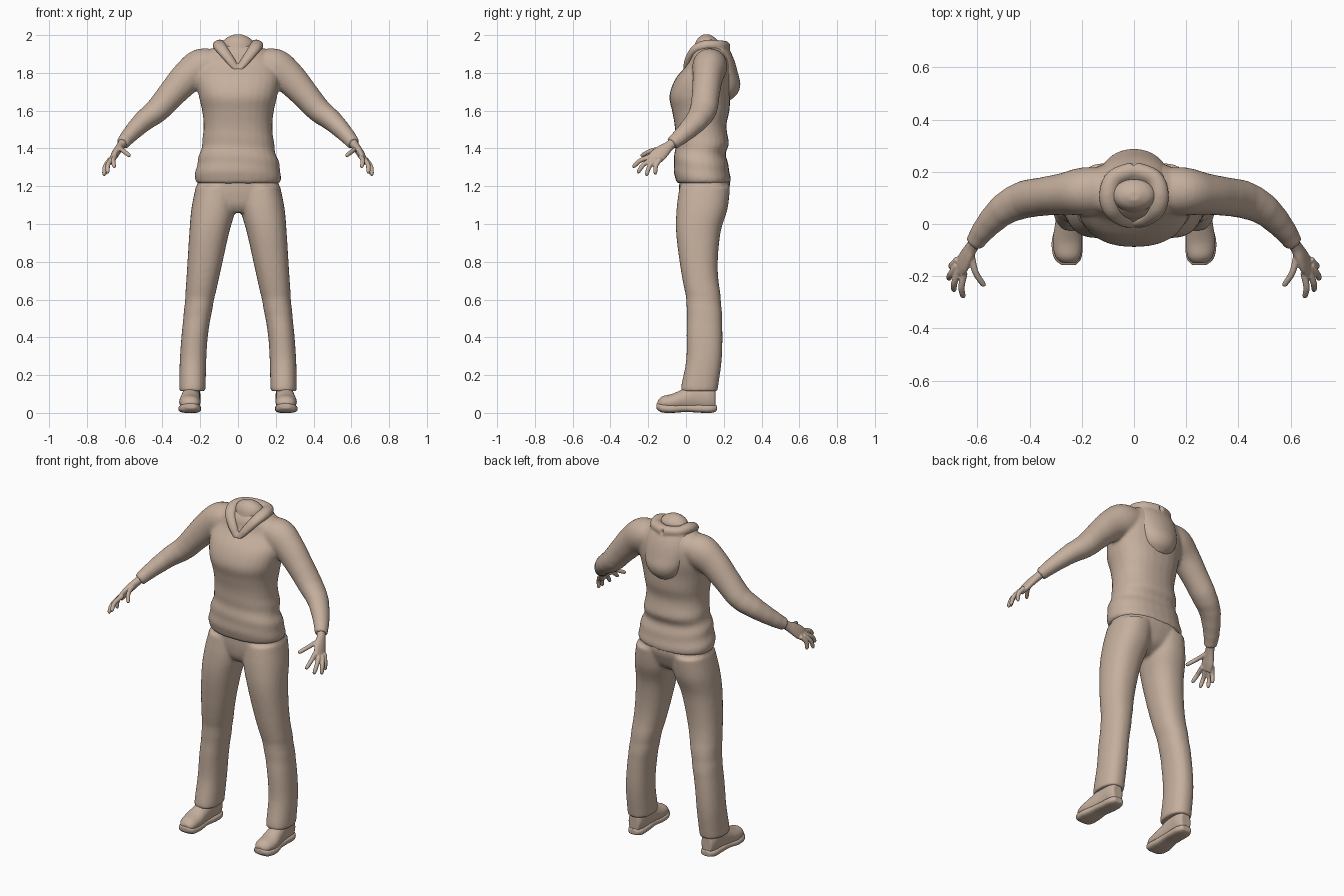
import bpy, bmesh, math
from mathutils import Vector

if "Cube" in bpy.data.objects:
    bpy.data.objects.remove(bpy.data.objects["Cube"], do_unlink=True)

clay = bpy.data.materials.new("warm_clay")
clay.use_nodes = True
clay.diffuse_color = (0.56, 0.43, 0.34, 1)
clay.node_tree.nodes["Principled BSDF"].inputs["Base Color"].default_value = (0.56, 0.43, 0.34, 1)


def smooth_path(pts, steps=5):
    """Catmull-Rom interpolation of rows (x, y, z, radius_a, radius_b)."""
    out = []
    for i in range(len(pts) - 1):
        p0, p1, p2, p3 = (pts[min(max(i + k, 0), len(pts) - 1)] for k in (-1, 0, 1, 2))
        for s in range(steps):
            t = s / steps
            out.append([b + 0.5 * t * (c - a + t * (2 * a - 5 * b + 4 * c - d + t * (3 * (b - c) + d - a)))
                        for a, b, c, d in zip(p0, p1, p2, p3)])
    return out + [list(pts[-1])]


def tube(bm, pts, hint=(1, 0, 0), axis=None, side=1, power=2, ripple=None, n=28):
    """Loft superellipse rings along a path; axis fixes the ring plane, side mirrors in x."""
    rows = smooth_path(pts)
    rings = []
    for i, (x, y, z, ra, rb) in enumerate(rows):
        a, b = rows[max(i - 1, 0)], rows[min(i + 1, len(rows) - 1)]
        t = Vector(axis) if axis else (Vector(b[:3]) - Vector(a[:3])).normalized()
        h = Vector(hint)
        u = (h - t * h.dot(t)).normalized()
        v = t.cross(u)
        ring = []
        for k in range(n):
            ang = math.tau * k / n
            c, s = math.cos(ang), math.sin(ang)
            f = 1 + (ripple(i / len(rows), z, ang) if ripple else 0)
            p = Vector((x, y, z))
            p += u * math.copysign(abs(c) ** (2 / power), c) * ra * f
            p += v * math.copysign(abs(s) ** (2 / power), s) * rb * f
            ring.append(bm.verts.new((p.x * side, p.y, p.z)))
        rings.append(ring)
    for r, q in zip(rings, rings[1:]):
        for k in range(n):
            bm.faces.new((r[k], r[(k + 1) % n], q[(k + 1) % n], q[k]))
    bm.faces.new(rings[0])
    bm.faces.new(rings[-1])


def ball(bm, centre, radii):
    made = bmesh.ops.create_uvsphere(bm, u_segments=32, v_segments=20, radius=1)
    for v in made["verts"]:
        v.co = Vector(c + r * p for c, r, p in zip(centre, radii, v.co))


def finish(name, bm, voxel, smooth, mirror=False):
    """Fuse overlapping volumes into one soft skin."""
    bmesh.ops.recalc_face_normals(bm, faces=bm.faces)
    me = bpy.data.meshes.new(name)
    bm.to_mesh(me)
    bm.free()
    me.materials.append(clay)
    for f in me.polygons:
        f.use_smooth = True
    ob = bpy.data.objects.new(name, me)
    bpy.context.collection.objects.link(ob)
    m = ob.modifiers.new("fuse", "REMESH")
    m.mode, m.voxel_size, m.use_smooth_shade = "VOXEL", voxel, True
    m = ob.modifiers.new("soften", "SMOOTH")
    m.factor, m.iterations = 0.5, smooth
    if mirror:
        ob.modifiers.new("mirror", "MIRROR")
    return ob


def rows_from(profile):
    """(z, half width, front y, back y) to ring rows."""
    return [(0, (f + b) / 2, z, w, (b - f) / 2) for z, w, f, b in profile]


UP = (0, 0, 1)

# Top: torso and both sleeves, with cloth folds at waist and elbows
bm = bmesh.new()
torso = [(1.215, .222, -.05, .235), (1.25, .228, -.058, .236), (1.3, .222, -.066, .226),
         (1.37, .202, -.06, .212), (1.43, .19, -.056, .226), (1.52, .182, -.06, .214),
         (1.6, .19, -.074, .23), (1.68, .208, -.088, .235), (1.77, .222, -.055, .245),
         (1.85, .205, .01, .24), (1.91, .165, .03, .22), (1.95, .09, .06, .19)]


def waist_folds(t, z, ang):
    fade = max(0, 1 - abs(z - 1.35) / 0.16)
    return 0.022 * fade * math.sin(62 * z + 1.6 * math.sin(ang + 0.6))


tube(bm, rows_from(torso), axis=UP, power=2.3, ripple=waist_folds)
sleeve = [(.1, .13, 1.855, .07, .085), (.19, .125, 1.83, .1, .092), (.27, .115, 1.775, .088, .08),
          (.35, .105, 1.69, .075, .074), (.425, .092, 1.605, .066, .072), (.5, .055, 1.545, .056, .062),
          (.57, -.015, 1.475, .044, .048), (.612, -.075, 1.425, .035, .036)]


def sleeve_folds(t, z, ang):
    return 0.035 * max(0, t - 0.35) * math.sin(75 * t + math.sin(ang))


for s in (1, -1):
    tube(bm, sleeve, hint=(.7, 0, .7), side=s, ripple=sleeve_folds)
finish("top_with_sleeves", bm, 0.009, 7)

# Hood hanging at the back, with collar running to the front V
bm = bmesh.new()
hood = [(1.655, .035, .19, .235), (1.69, .085, .15, .273), (1.74, .112, .13, .288),
        (1.8, .128, .12, .275), (1.87, .133, .1, .255), (1.925, .118, .1, .228),
        (1.95, .085, .11, .2)]
tube(bm, rows_from(hood), axis=UP)
collar = [(0, .0, 1.815, .012, .02), (.04, .012, 1.865, .02, .026), (.085, .05, 1.925, .024, .032),
          (.098, .11, 1.945, .03, .036), (.075, .175, 1.94, .032, .036), (0, .205, 1.935, .032, .036)]
for s in (1, -1):
    tube(bm, collar, hint=(0, -.6, .8), side=s)
finish("hood_and_collar", bm, 0.007, 5)

# Neck stump
bm = bmesh.new()
neck = [(1.8, .05, .0, .13), (1.86, .07, .015, .15), (1.92, .082, .04, .165), (1.96, .082, .05, .172),
        (1.985, .062, .065, .155), (2.003, .022, .09, .125)]
tube(bm, rows_from(neck), axis=UP)
finish("neck", bm, 0.007, 3)

# Trousers: pelvis and both legs
bm = bmesh.new()
pelvis = [(1.06, .05, .0, .13), (1.1, .14, -.025, .19), (1.16, .205, -.035, .22),
          (1.21, .215, -.036, .233), (1.27, .21, -.035, .225)]
tube(bm, rows_from(pelvis), axis=UP, power=2.3)
leg = [(.265, .07, .12, .068, .095), (.244, .09, .13, .07, .098), (.238, .095, .28, .07, .094),
       (.228, .098, .42, .07, .095), (.206, .095, .58, .076, .092), (.18, .07, .76, .09, .098),
       (.153, .065, .95, .105, .117), (.13, .085, 1.08, .117, .135), (.115, .1, 1.2, .108, .134)]
leg[0] = (.241, .07, .115, .069, .097)
leg[1] = (.241, .074, .15, .07, .098)


def knee_folds(t, z, ang):
    return 0.02 * max(0, 1 - abs(z - 0.58) / 0.14) * math.sin(50 * z + math.sin(ang))


for s in (1, -1):
    tube(bm, leg, axis=UP, side=s, power=2.25, ripple=knee_folds)
finish("trousers", bm, 0.009, 6)

# Hands: palm, four fingers and thumb, fused then mirrored
bm = bmesh.new()
palm = [(.605, -.065, 1.435, .025, .025), (.622, -.09, 1.412, .027, .022), (.638, -.118, 1.39, .036, .021),
        (.655, -.15, 1.362, .042, .019), (.668, -.178, 1.338, .036, .014)]
tube(bm, palm, hint=(-.35, -.55, .75), n=20)
fingers = [((.675, -.135, 1.345), (.703, -.165, 1.265)), ((.677, -.158, 1.342), (.712, -.212, 1.258)),
           ((.668, -.175, 1.345), (.692, -.258, 1.272)), ((.65, -.185, 1.358), (.656, -.283, 1.302)),
           ((.625, -.11, 1.402), (.575, -.24, 1.362))]
for base, tip in fingers:
    a, b = Vector(base), Vector(tip)
    bend = (a + b) / 2 + Vector((.008, -.008, .006))
    r = 0.0125
    tube(bm, [(*a, r * 1.1, r * 1.1), (*bend, r, r), (*a.lerp(b, .92), r * .85, r * .85),
              (*b, r * .4, r * .4)], hint=(.3, .5, .8), n=12)
finish("hands", bm, 0.004, 3, mirror=True)

# Shoes: soft upper over a slightly wider sole
bm = bmesh.new()
upper = [(.25, -.15, .045, .025, .02), (.253, -.125, .052, .048, .036), (.255, -.07, .057, .057, .045),
         (.252, -.01, .07, .052, .06), (.247, .06, .085, .047, .078), (.245, .12, .085, .046, .078),
         (.245, .155, .075, .034, .06)]
tube(bm, upper, axis=(0, 1, 0))
finish("shoe_uppers", bm, 0.006, 3, mirror=True)

bm = bmesh.new()
sole = [(.25, -.157, .037, .028, .014), (.254, -.13, .026, .053, .023), (.256, -.07, .022, .06, .022),
        (.251, .0, .025, .05, .02), (.246, .07, .023, .05, .022), (.245, .13, .022, .048, .022),
        (.245, .163, .025, .03, .017)]
tube(bm, sole, axis=(0, 1, 0), power=3)
finish("shoe_soles", bm, 0.006, 2, mirror=True)
